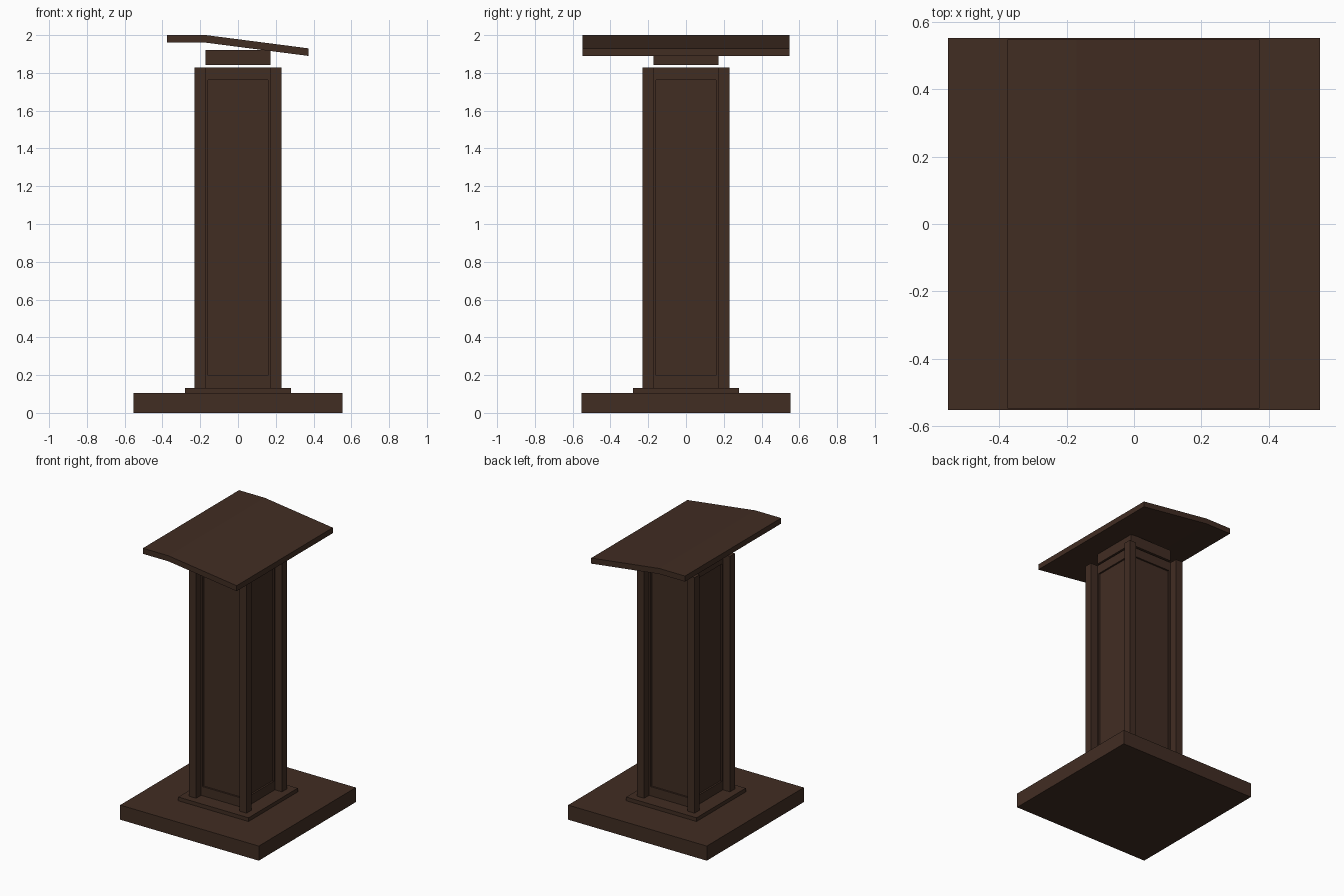
import bpy, bmesh

if "Cube" in bpy.data.objects:
    bpy.data.objects.remove(bpy.data.objects["Cube"])

wood = bpy.data.materials.new("dark_brown_wood")
wood.diffuse_color = (0.053, 0.026, 0.0165, 1)
wood.use_nodes = True
wood.node_tree.nodes["Principled BSDF"].inputs["Base Color"].default_value = wood.diffuse_color


def make_object(name, bm):
    bmesh.ops.recalc_face_normals(bm, faces=bm.faces)
    mesh = bpy.data.meshes.new(name)
    bm.to_mesh(mesh)
    bm.free()
    mesh.materials.append(wood)
    obj = bpy.data.objects.new(name, mesh)
    bpy.context.collection.objects.link(obj)
    return obj


def box_bmesh(x, y, half, z0, z1):
    """Square box around (x, y) between two heights."""
    bm = bmesh.new()
    bmesh.ops.create_cube(bm, size=1)
    for v in bm.verts:
        v.co = (x + v.co.x * 2 * half, y + v.co.y * 2 * half,
                z0 + (v.co.z + 0.5) * (z1 - z0))
    return bm


# stepped base
make_object("base", box_bmesh(0, 0, 0.552, 0, 0.105))
make_object("base_step", box_bmesh(0, 0, 0.28, 0.105, 0.132))

# column with a sunken panel on each of the four sides
bm = box_bmesh(0, 0, 0.173, 0.132, 1.828)
bm.normal_update()
for face in [f for f in bm.faces if abs(f.normal.z) < 0.5]:
    normal = face.normal.copy()
    center = face.calc_center_median()
    bmesh.ops.inset_individual(bm, faces=[face], thickness=0.005)
    for v in face.verts:
        offset = v.co - center
        offset.x = 0.160 if offset.x > 0.01 else -0.160 if offset.x < -0.01 else 0
        offset.y = 0.160 if offset.y > 0.01 else -0.160 if offset.y < -0.01 else 0
        offset.z = 0.782 if offset.z > 0 else -0.782
        v.co = center + offset
    # second ring pushed inward forms the panel floor
    bmesh.ops.inset_individual(bm, faces=[face], thickness=0)
    for v in face.verts:
        v.co -= normal * 0.012
make_object("column", bm)

# four corner posts
for sx, side in ((-1, "left"), (1, "right")):
    for sy, end in ((-1, "front"), (1, "back")):
        make_object(f"post_{end}_{side}",
                    box_bmesh(sx * 0.201, sy * 0.201, 0.028, 0.132, 1.828))

# neck block under the reading board
make_object("neck", box_bmesh(0, 0, 0.172, 1.842, 1.922))

# reading board: flat ledge, then a slope down towards +x
profile = [(-0.375, 1.96), (-0.17, 1.96), (0.372, 1.89),
           (0.372, 1.93), (-0.17, 2.0), (-0.375, 2.0)]
bm = bmesh.new()
face = bm.faces.new([bm.verts.new((x, -0.547, z)) for x, z in profile])
extruded = bmesh.ops.extrude_face_region(bm, geom=[face])["geom"]
bmesh.ops.translate(bm, vec=(0, 1.094, 0),
                    verts=[g for g in extruded if isinstance(g, bmesh.types.BMVert)])
make_object("reading_board", bm)
